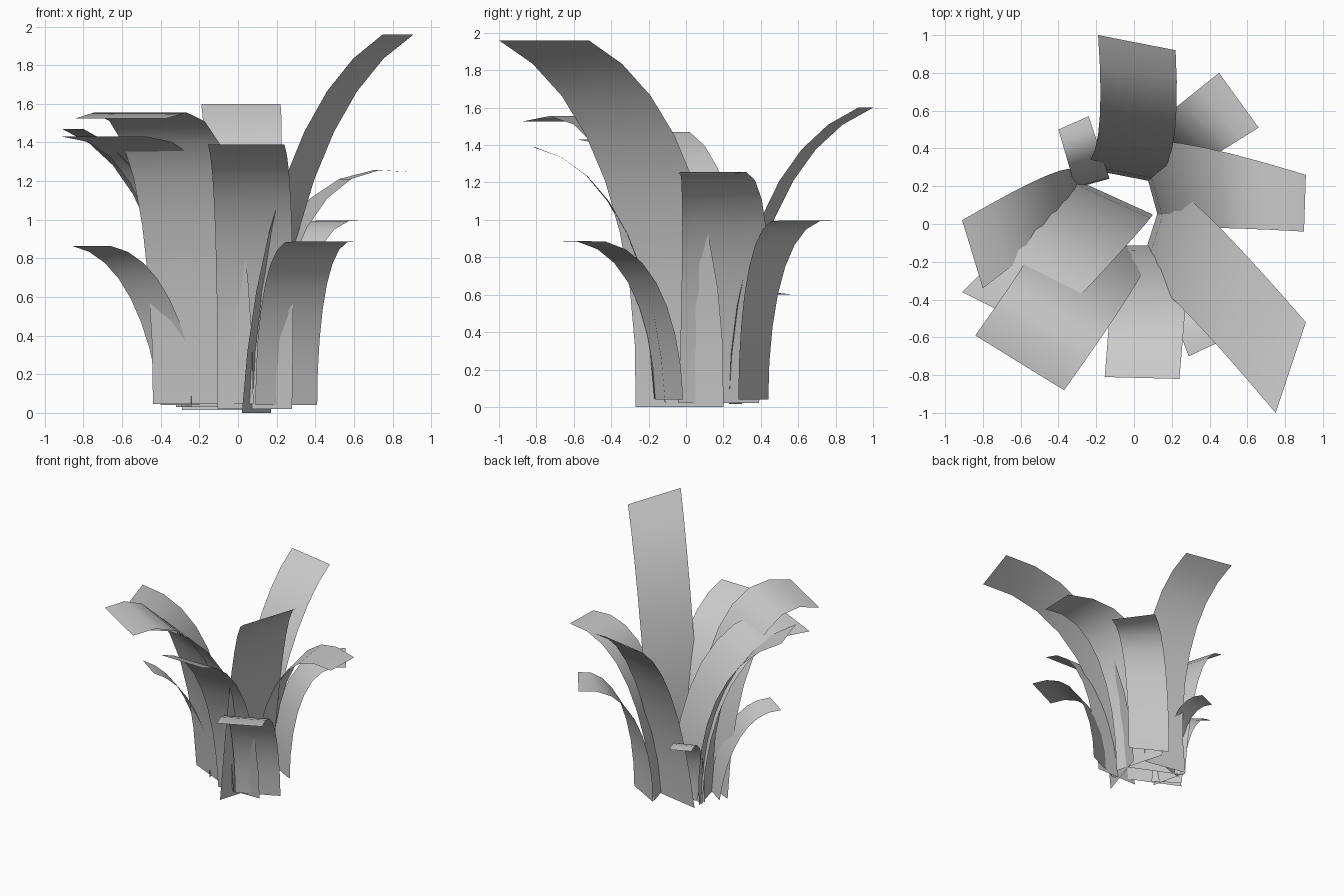
import bpy, bmesh, math
from mathutils import Vector

SEGS = 8


def blade(name, base, tip, z0, top, bend, bow=(0, 0), bow2=None):
    """Curved ribbon leaf. base/tip: xy of both corners; top: highest z;
    bend: arc angle in radians (over pi/2 makes the tip droop);
    bow/bow2: sideways bulge of the first and second edge."""
    bm = bmesh.new()
    peak = 1.0 if bend > math.pi / 2 else math.sin(bend)
    prev = None
    for i in range(SEGS + 1):
        s = i / SEGS
        z = z0 + (top - z0) * math.sin(bend * s) / peak
        row = []
        for b, t, w in zip(base, tip, (bow, bow2 or bow)):
            p = Vector(b).lerp(Vector(t), s * s) + Vector(w) * 4 * s * (1 - s)
            row.append(bm.verts.new((p.x, p.y, z)))
        if prev:
            bm.faces.new((prev[0], prev[1], row[1], row[0]))
        prev = row
    for f in bm.faces:
        f.smooth = True
    me = bpy.data.meshes.new(name)
    bm.to_mesh(me)
    bm.free()
    ob = bpy.data.objects.new(name, me)
    bpy.context.collection.objects.link(ob)
    return ob


# Back half of the tuft
blade("leaf_back", ((0.07, 0.23), (-0.29, 0.30)), ((0.22, 0.92), (-0.19, 1.0)), 0.015, 1.60, 1.3, (0.095, 0), (0.075, 0))
blade("leaf_back_right", ((0.29, 0.28), (0.0, 0.44)), ((0.66, 0.51), (0.45, 0.80)), 0.04, 1.0, 1.66)
blade("leaf_back_left_small", ((-0.13, 0.24), (-0.31, 0.19)), ((-0.24, 0.57), (-0.40, 0.50)), 0.03, 0.61, 1.75)

# Sides
blade("leaf_right", ((0.15, -0.04), (0.03, 0.39)), ((0.90, -0.04), (0.91, 0.26)), 0.02, 1.26, 1.72, (0.02, 0.02), (0, 0.07))
blade("leaf_left", ((-0.31, 0.27), (-0.24, -0.04)), ((-0.91, 0.02), (-0.80, -0.34)), 0.03, 1.47, 1.35, (0, 0.05), (0, 0.07))
blade("leaf_left_small", ((-0.40, 0.12), (-0.20, -0.02)), ((-0.86, -0.05), (-0.66, -0.19)), 0.04, 0.865, 1.45, (-0.04, -0.01))

# Front half
blade("leaf_front_left_inner", ((-0.32, 0.24), (0.10, 0.05)), ((-0.91, -0.36), (-0.47, -0.58)), 0.03, 1.43, 1.57, (-0.01, -0.02))
blade("leaf_front_left", ((-0.44, 0.07), (0.08, -0.17)), ((-0.84, -0.59), (-0.37, -0.88)), 0.045, 1.555, 1.77, (0, -0.05), (0, -0.04))
blade("leaf_front", ((-0.105, -0.115), (0.28, -0.11)), ((-0.155, -0.81), (0.24, -0.82)), 0.02, 1.39, 1.43, (0, -0.035), (0.01, -0.025))
blade("leaf_front_right_small", ((0.09, -0.165), (0.41, -0.015)), ((0.29, -0.70), (0.61, -0.55)), 0.04, 0.89, 1.65, (0, -0.01))
blade("leaf_front_right_tall", ((0.02, -0.27), (0.17, 0.20)), ((0.75, -1.0), (0.91, -0.52)), 0.0, 1.96, 1.25, (0.04, 0.02))
